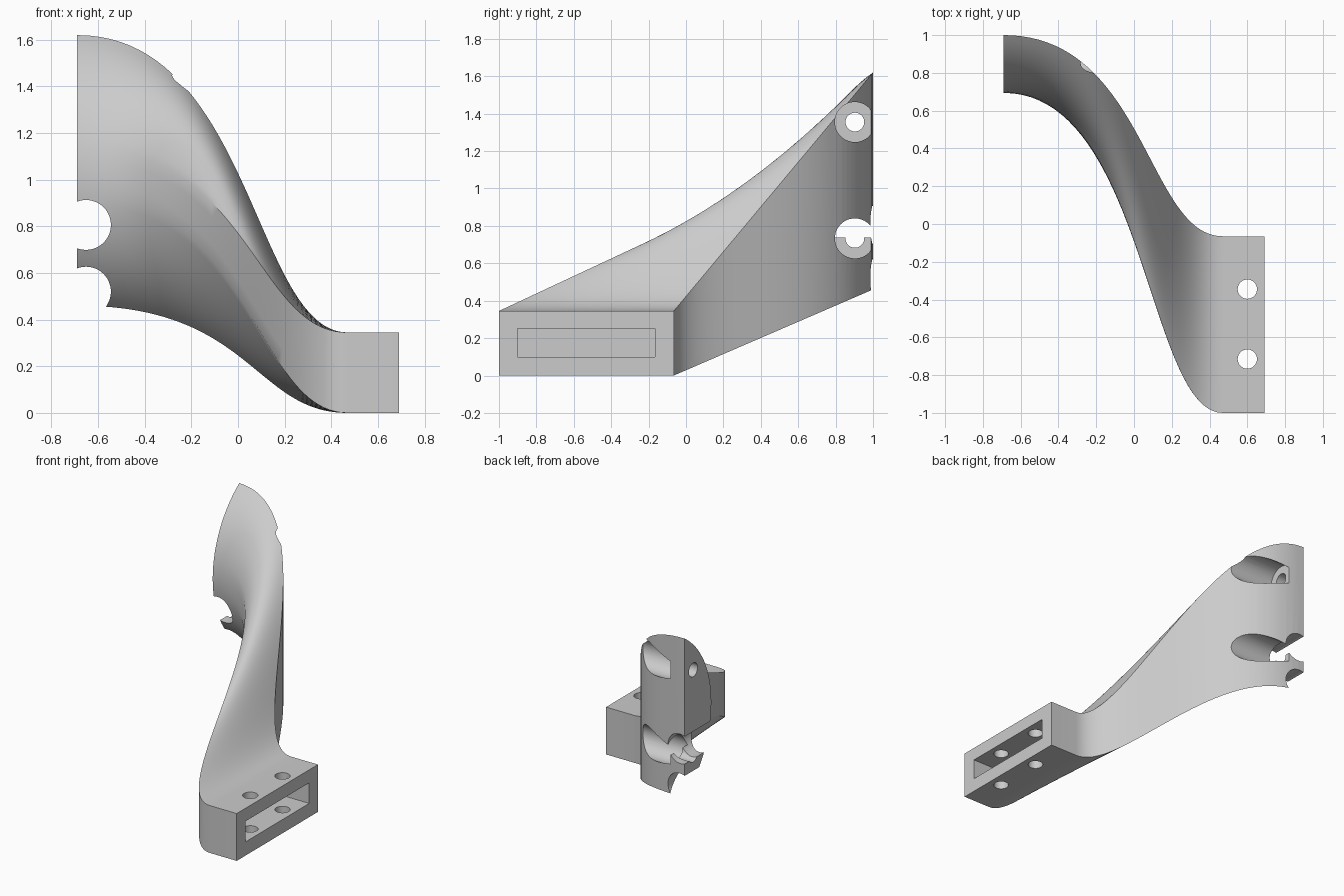
import bpy, bmesh, math
from mathutils import Matrix, Vector

cube = bpy.data.objects.get("Cube")
if cube:
    bpy.data.objects.remove(cube, do_unlink=True)

grey = bpy.data.materials.new("light grey")
grey.use_nodes = True
grey.diffuse_color = (0.6, 0.6, 0.6, 1)
grey.node_tree.nodes["Principled BSDF"].inputs["Base Color"].default_value = (0.6, 0.6, 0.6, 1)


def add_object(name, bm):
    bmesh.ops.recalc_face_normals(bm, faces=bm.faces)
    mesh = bpy.data.meshes.new(name)
    bm.to_mesh(mesh)
    bm.free()
    mesh.materials.append(grey)
    obj = bpy.data.objects.new(name, mesh)
    bpy.context.collection.objects.link(obj)
    return obj


# Matching cross-sections: block rectangle and curved wing end, in (y, z)
BACK, FRONT, HEIGHT = -0.065, -1.0, 0.345
HALF, SAG, MID = 0.58, 0.306, 1.04
RADIUS = (HALF ** 2 + SAG ** 2) / (2 * SAG)
SPREAD = math.asin(HALF / RADIUS)
NOSE = 0.1 / RADIUS


def on_arc(angle):
    return Vector((1 - SAG + RADIUS * (1 - math.cos(angle)), MID + RADIUS * math.sin(angle)))


def side(p, q, a, b, count):
    return [(Vector(p).lerp(Vector(q), i / count), on_arc(a + (b - a) * i / count))
            for i in range(count)]


pairs = side((BACK, HEIGHT), (FRONT, HEIGHT), SPREAD, NOSE, 14)
pairs += side((FRONT, HEIGHT), (FRONT, 0), NOSE, -NOSE, 4)
pairs += side((FRONT, 0), (BACK, 0), -NOSE, -SPREAD, 14)
pairs.append((Vector((BACK, 0)), on_arc(-SPREAD)))

# Body: straight block, then an S-curved sweep to the upright wing
START, END = 0.47, -0.69
STEPS = 44
stations = [(0.69, 0.0)]
for i in range(STEPS + 1):
    s = i / STEPS
    x = START * (1 - s) ** 3 + 0.21 * (1 - s) ** 2 * s + 0.18 * (1 - s) * s * s + END * s ** 3
    stations.append((x, s * s * (3 - 2 * s)))

bm = bmesh.new()
rings = []
for x, blend in stations:
    ring = []
    for p, q in pairs:
        y, z = p.lerp(q, blend)
        ring.append(bm.verts.new((x, y, z)))
    rings.append(ring)
for a, b in zip(rings, rings[1:]):
    for i in range(len(a)):
        j = (i + 1) % len(a)
        bm.faces.new((a[i], a[j], b[j], b[i]))
bm.faces.new(rings[0])
bm.faces.new(rings[-1])
body = add_object("bracket_body", bm)


# Cutters
def cylinder(start, end, radius):
    start, end = Vector(start), Vector(end)
    axis = end - start
    turn = Vector((0, 0, 1)).rotation_difference(axis).to_matrix().to_4x4()
    bm = bmesh.new()
    bmesh.ops.create_cone(bm, cap_ends=True, segments=48, radius1=radius, radius2=radius,
                          depth=axis.length,
                          matrix=Matrix.Translation((start + end) / 2) @ turn)
    return add_object("hole_cutter", bm)


def box(low, high):
    low, high = Vector(low), Vector(high)
    bm = bmesh.new()
    size = Matrix.Diagonal((*(high - low), 1))
    bmesh.ops.create_cube(bm, size=1, matrix=Matrix.Translation((low + high) / 2) @ size)
    return add_object("slot_cutter", bm)


cutters = [box((0.47, -0.9, 0.1), (0.8, -0.165, 0.25))]
for y in (-0.345, -0.715):                      # vertical holes in the block
    cutters.append(cylinder((0.6, y, -0.1), (0.6, y, 0.5), 0.051))
for z in (1.355, 0.733):                        # counterbored holes in the wing
    cutters.append(cylinder((-0.57, 0.903, z), (0.2, 0.903, z), 0.107))
    cutters.append(cylinder((-0.8, 0.903, z), (-0.4, 0.903, z), 0.05))
for z in (0.806, 0.52):                         # round notches in the wing edge
    cutters.append(cylinder((-0.652, 0.4, z), (-0.652, 1.2, z), 0.107))

bpy.context.view_layer.objects.active = body
for cutter in cutters:
    cutter.hide_render = True
    cut = body.modifiers.new("cut", 'BOOLEAN')
    cut.operation = 'DIFFERENCE'
    cut.solver = 'EXACT'
    cut.object = cutter
    bpy.ops.object.modifier_apply(modifier=cut.name)
    bpy.data.objects.remove(cutter, do_unlink=True)

for obj in bpy.context.selected_objects:
    obj.select_set(False)
body.select_set(True)
bpy.ops.object.shade_smooth_by_angle(angle=math.radians(30))
